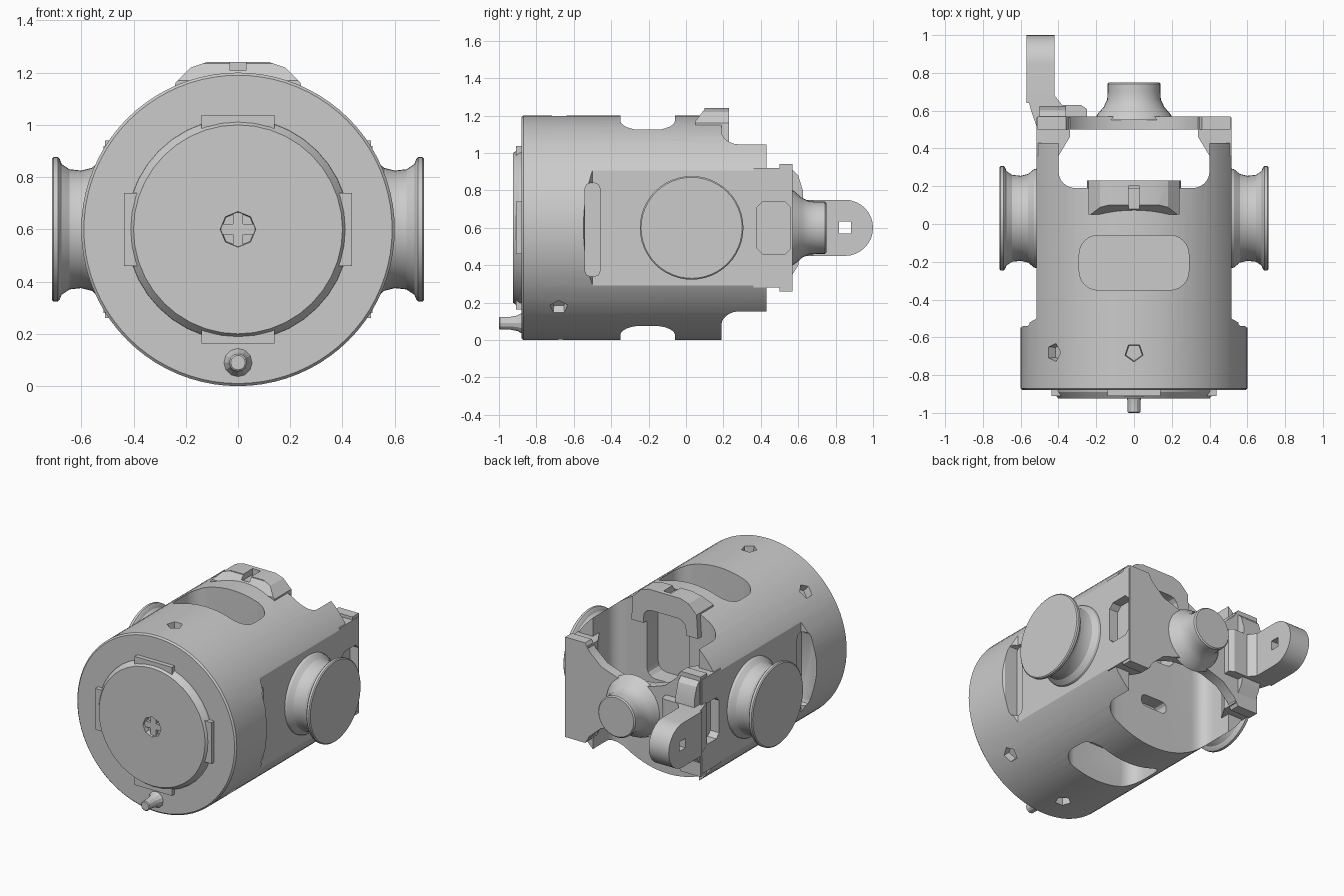
import bpy, bmesh, math
from math import pi, cos, sin
from mathutils import Vector

if "Cube" in bpy.data.objects:
    bpy.data.objects.remove(bpy.data.objects["Cube"])

CZ = 0.6  # height of the body axis


def finish(bm, name, hide=False):
    bmesh.ops.remove_doubles(bm, verts=bm.verts, dist=1e-5)
    bmesh.ops.recalc_face_normals(bm, faces=bm.faces)
    me = bpy.data.meshes.new(name)
    bm.to_mesh(me)
    bm.free()
    ob = bpy.data.objects.new(name, me)
    bpy.context.collection.objects.link(ob)
    ob.hide_render = hide
    return ob


def prism(name, pts, axis, lo, hi, hide=False):
    """Extrude a closed 2D outline along an axis (x: y,z  y: x,z  z: x,y)."""
    put = {'x': lambda a, b, t: (t, a, b), 'y': lambda a, b, t: (a, t, b),
           'z': lambda a, b, t: (a, b, t)}[axis]
    bm = bmesh.new()
    rings = [[bm.verts.new(put(a, b, t)) for a, b in pts] for t in (lo, hi)]
    n = len(pts)
    for r in rings:
        bm.faces.new(r)
    for i in range(n):
        j = (i + 1) % n
        bm.faces.new((rings[0][i], rings[0][j], rings[1][j], rings[1][i]))
    return finish(bm, name, hide)


def lathe(name, prof, axis, c, n=48, hide=False):
    """Revolve (position, radius) pairs round an axis through the point c."""
    bm = bmesh.new()
    rings = []
    for t, r in prof:
        ring = []
        for i in range(n):
            u, v = r * cos(2 * pi * i / n), r * sin(2 * pi * i / n)
            p = (t, u, v) if axis == 'x' else (u, t, v)
            ring.append(bm.verts.new(Vector(p) + Vector(c)))
        rings.append(ring)
    for a, b in zip(rings, rings[1:]):
        for i in range(n):
            bm.faces.new((a[i], a[(i + 1) % n], b[(i + 1) % n], b[i]))
    bm.faces.new(rings[0])
    bm.faces.new(rings[-1])
    return finish(bm, name, hide)


def rounded(x0, x1, y0, y1, r, n=6):
    pts = []
    for cx, cy, a in ((x1 - r, y1 - r, 0), (x0 + r, y1 - r, 1), (x0 + r, y0 + r, 2), (x1 - r, y0 + r, 3)):
        for i in range(n + 1):
            t = (a + i / n) * pi / 2
            pts.append((cx + r * cos(t), cy + r * sin(t)))
    return pts


def rect(x0, x1, y0, y1):
    return [(x0, y0), (x1, y0), (x1, y1), (x0, y1)]


def combine(ob, tool, op='DIFFERENCE'):
    bpy.context.view_layer.objects.active = ob
    m = ob.modifiers.new('bool', 'BOOLEAN')
    m.operation, m.solver, m.object = op, 'EXACT', tool
    bpy.ops.object.modifier_apply(modifier=m.name)
    bpy.data.objects.remove(tool)


# main drum body
body = lathe('drum_body', [(-0.88, 0.59), (-0.87, 0.6), (0.43, 0.6)], 'y', (0, 0, CZ), 80)

# raised chamfered block on top of the drum
block = prism('top_block', [(-0.25, 1.0), (0.25, 1.0), (0.24, 1.16), (0.18, 1.22), (0.12, 1.24),
                            (-0.12, 1.24), (-0.18, 1.22), (-0.24, 1.16)], 'y', 0.05, 0.23)
combine(block, prism('cut', [(0.0, 1.17), (0.05, 1.17), (0.1, 1.235), (0.1, 1.4), (0, 1.4)],
                     'x', -0.4, 0.4, True))
combine(block, prism('cut', rect(-0.03, 0.03, 0.08, 0.2), 'z', 1.19, 1.4, True))

# flat sides, with sloped start
for s in (-1, 1):
    combine(body, prism('cut', [(s * 0.515, -0.5), (s * 0.62, -0.56), (s * 0.8, -0.56),
                                (s * 0.8, 0.6), (s * 0.515, 0.6)], 'z', -0.1, 1.3, True))
    # shallow slot where the flat begins
    combine(body, prism('cut', rounded(-0.54, -0.46, 0.34, 0.84, 0.03, 2), 'x',
                        *sorted((s * 0.49, s * 0.7)), True))

# rear opening, straight through from top to bottom
combine(body, prism('cut', rounded(-0.4, 0.4, 0.19, 0.8, 0.09), 'z', -0.2, 1.4, True))

# rounded windows on top and bottom
for z0, z1 in ((0.95, 1.4), (-0.2, 0.25)):
    combine(body, prism('cut', rounded(-0.29, 0.29, -0.35, -0.06, 0.1), 'z', z0, z1, True))

# pocket below the top block, and a small slot low in the inner wall
for ob in (body, block):
    combine(ob, prism('cut', rounded(-0.16, 0.16, 0.62, 1.1, 0.06, 3), 'y', 0.07, 0.5, True))
combine(body, prism('cut', rounded(-0.1, 0.1, 0.27, 0.35, 0.035, 3), 'y', 0.1, 0.3, True))

# small five-sided dimples round the front of the drum
for a in (90, 135, -45, -90):
    d = Vector((cos(math.radians(a)), 0, sin(math.radians(a))))
    bm = bmesh.new()
    mat = d.to_track_quat('Z', 'Y').to_matrix().to_4x4()
    mat.translation = d * 0.6 + Vector((0, -0.68, CZ))
    bmesh.ops.create_cone(bm, cap_ends=True, segments=5, radius1=0.045, radius2=0.055, depth=0.1, matrix=mat)
    combine(body, finish(bm, 'cut', True))

# front plate with four lugs and a hub recess holding a cross
plate = lathe('front_plate', [(-0.86, 0.43), (-0.89, 0.425), (-0.925, 0.4)], 'y', (0, 0, CZ), 40)
combine(plate, lathe('cut', [(-1.0, 0.075), (-0.89, 0.065)], 'y', (0, 0, CZ), 8, True))
for i, (w, h) in enumerate(((0.02, 0.065), (0.065, 0.02))):
    prism('hub_cross', rect(-w, w, CZ - h, CZ + h), 'y', -0.91, -0.88)
for i in range(4):
    c, s = round(cos(i * pi / 2)), round(sin(i * pi / 2))
    corners = rect(0.37, 0.437, -0.14, 0.14)
    prism('plate_lug', [(c * u - s * v, CZ + s * u + c * v) for u, v in corners], 'y', -0.91, -0.87)

# front peg with flared foot
lathe('front_peg', [(-0.87, 0.06), (-0.9, 0.042), (-0.94, 0.034), (-0.995, 0.034), (-1.0, 0.028)],
      'y', (0, 0, 0.09), 12)

# flanged side knobs
for s in (-1, 1):
    lathe('side_knob', [(s * x, r) for x, r in ((0.49, 0.27), (0.53, 0.26), (0.56, 0.235), (0.6, 0.225),
                                                (0.645, 0.23), (0.675, 0.25), (0.683, 0.27),
                                                (0.69, 0.277), (0.706, 0.277), (0.712, 0.27))],
          'x', (0, 0.03, CZ))

# rear crossbar, waisted in the middle
top = [(0.51, 0.26), (0.51, 0.94), (0.36, 0.94), (0.33, 0.89), (0.24, 0.81), (0.12, 0.77), (0, 0.76)]
half = [(x, z) for x, z in top]
low = [(0.12, 0.43), (0.24, 0.39), (0.33, 0.31), (0.36, 0.26)]
mirror = [(-x, z) for x, z in reversed(half[:-1])]
prism('rear_crossbar', half + mirror + [(-x, z) for x, z in reversed(low)] + [(0, 0.44)] + low,
      'y', 0.5, 0.57)

# side prongs joining drum and crossbar, each with an octagonal recess
recess = [(0.41, 0.46), (0.53, 0.46), (0.56, 0.49), (0.56, 0.71), (0.53, 0.74), (0.41, 0.74),
          (0.38, 0.71), (0.38, 0.49)]
for s in (-1, 1):
    prong = prism('rear_prong', [(s * 0.4, 0.36), (s * 0.515, 0.36), (s * 0.515, 0.565),
                                 (s * 0.34, 0.565), (s * 0.34, 0.46)], 'z', 0.28, 0.92)
    for ob in (prong, body, bpy.data.objects['rear_crossbar']):
        combine(ob, prism('cut', recess, 'x', *sorted((s * 0.45, s * 0.6)), True))

# rear knob
lathe('rear_knob', [(0.55, 0.21), (0.58, 0.195), (0.62, 0.16), (0.66, 0.142), (0.7, 0.14),
                    (0.742, 0.14), (0.75, 0.132)], 'y', (0, 0, CZ), 32)

# rear arm: foot and rounded tab with a square hole
prism('arm_foot', [(-0.51, 0.5), (-0.25, 0.56), (-0.25, 0.61), (-0.28, 0.63), (-0.38, 0.63),
                   (-0.42, 0.68), (-0.57, 0.7), (-0.545, 0.6)], 'z', 0.45, 0.75)
prism('arm_foot_pad', [(0.55, 0.32), (0.6, 0.4), (0.625, 0.5), (0.625, 0.8), (0.6, 0.88), (0.55, 0.93)],
      'x', -0.5, -0.36)
tab = prism('arm_tab', [(0.64, 0.45)] + [(0.85 + 0.15 * cos(t), CZ + 0.15 * sin(t)) for t in
            (-pi / 2 + pi * i / 16 for i in range(17))] + [(0.64, 0.75)], 'x', -0.57, -0.42)
combine(tab, prism('cut', rect(0.818, 0.882, 0.57, 0.635), 'x', -0.7, -0.3, True))

# smooth shading on the curved parts, sharp edges kept
bpy.ops.object.select_all(action='DESELECT')
for ob in bpy.data.objects:
    ob.select_set(True)
bpy.context.view_layer.objects.active = body
bpy.ops.object.shade_smooth_by_angle(angle=math.radians(25))
